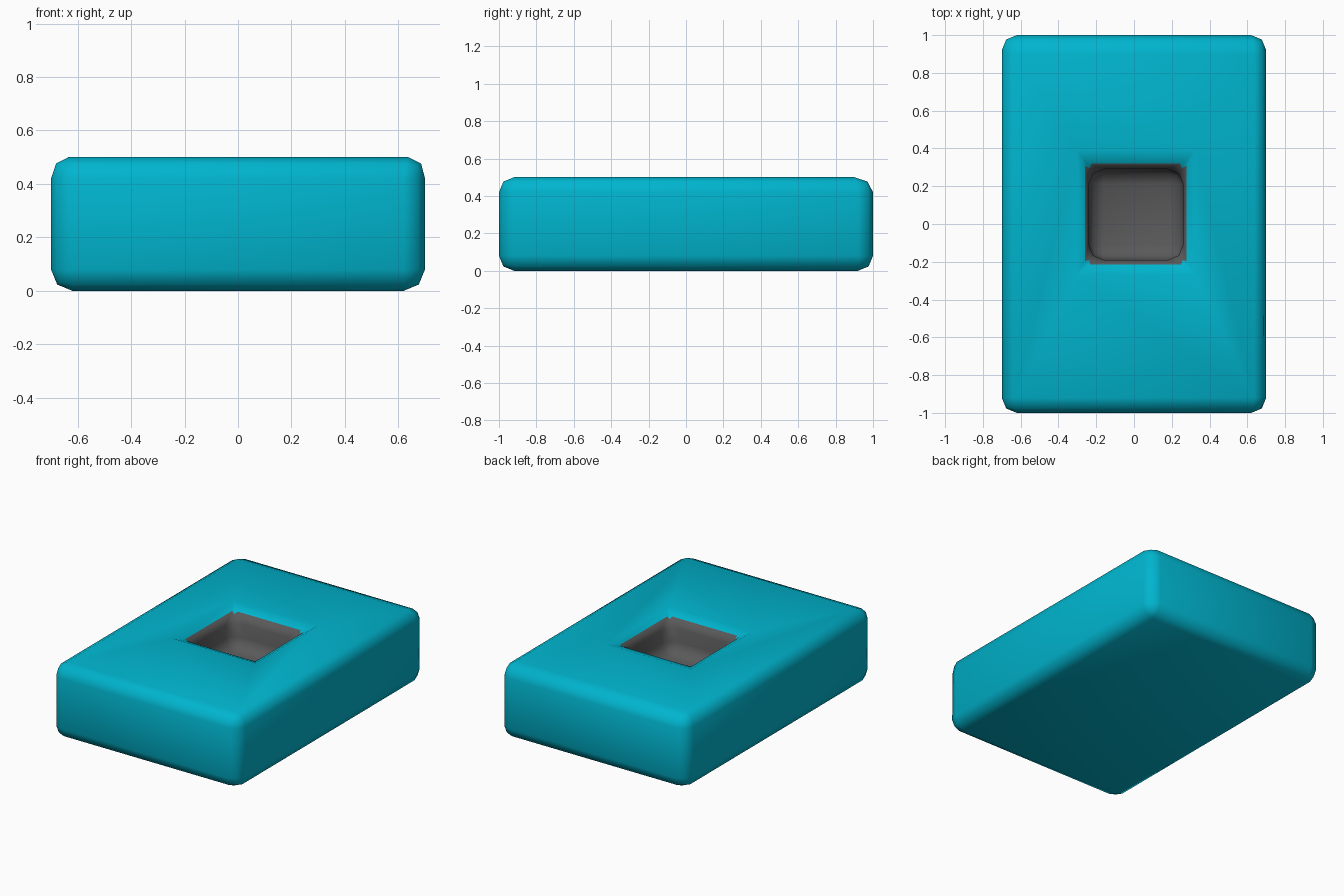
import bpy

if "Cube" in bpy.data.objects:
    bpy.data.objects.remove(bpy.data.objects["Cube"])


def material(name, color):
    mat = bpy.data.materials.new(name)
    mat.diffuse_color = (*color, 1)
    mat.use_nodes = True
    mat.node_tree.nodes["Principled BSDF"].inputs["Base Color"].default_value = mat.diffuse_color
    return mat


def box(name, low, high, mat):
    center = [(a + b) / 2 for a, b in zip(low, high)]
    bpy.ops.mesh.primitive_cube_add(size=1, location=center)
    obj = bpy.context.object
    obj.name = name
    obj.scale = [b - a for a, b in zip(low, high)]
    bpy.ops.object.transform_apply(location=False, rotation=False, scale=True)
    obj.data.materials.append(mat)
    return obj


blue = material("blue", (0.0, 0.46, 0.62))
grey = material("dark_grey", (0.1, 0.1, 0.1))

# Pocket cutter, sunk into the top of the block
cutter = box("pocket_cutter", (-0.24, -0.19, 0.25), (0.26, 0.29, 0.75), grey)
cutter.hide_render = True
cutter.hide_viewport = True

# Block with a square pocket, all edges rounded together
block = box("block", (-0.7, -1, 0), (0.7, 1, 0.5), blue)
cut = block.modifiers.new("pocket", 'BOOLEAN')
cut.operation = 'DIFFERENCE'
cut.object = cutter
cut.solver = 'EXACT'
cut.material_mode = 'TRANSFER'
bevel = block.modifiers.new("rounding", 'BEVEL')
bevel.width = 0.08
bevel.segments = 2
bevel.limit_method = 'ANGLE'
for poly in block.data.polygons:
    poly.use_smooth = True
for poly in cutter.data.polygons:
    poly.use_smooth = True
